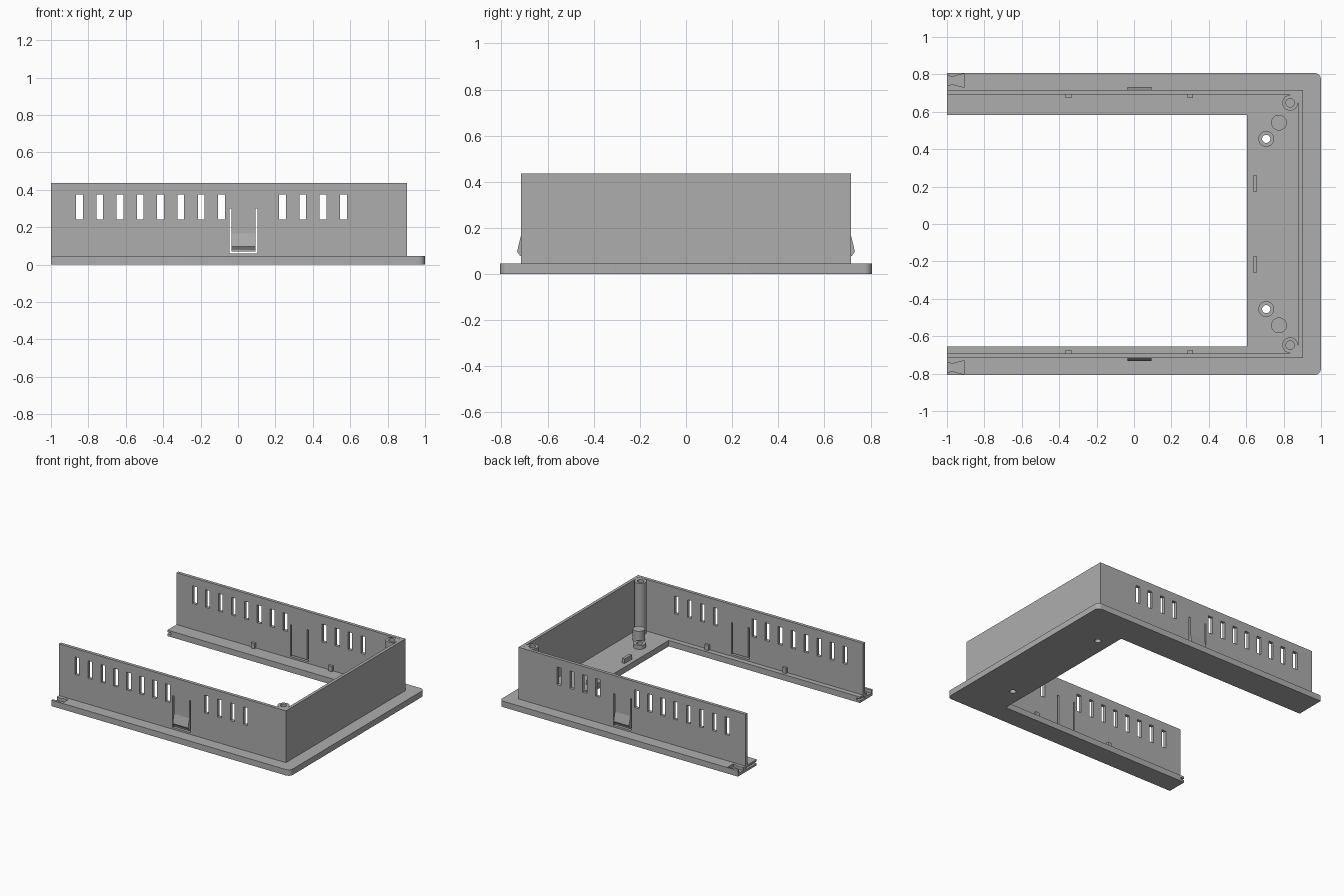
import bpy, bmesh
from math import cos, sin, pi
from mathutils import Matrix, Vector

if "Cube" in bpy.data.objects:
    bpy.data.objects.remove(bpy.data.objects["Cube"])

PLATE_TOP, WALL_TOP = 0.045, 0.437
OUT_Y, IN_Y = 0.716, 0.692
OUT_X, IN_X = 0.903, 0.88
SIDES = (-1, 1)

grey = bpy.data.materials.new("plain grey plastic")
grey.use_nodes = True
grey.diffuse_color = (0.42, 0.42, 0.42, 1)
grey.node_tree.nodes["Principled BSDF"].inputs["Base Color"].default_value = grey.diffuse_color


def arc(cx, cy, r, a0, a1, n):
    """Points along a circular arc, angles in quarter turns."""
    return [(cx + r * cos((a0 + (a1 - a0) * i / n) * pi / 2),
             cy + r * sin((a0 + (a1 - a0) * i / n) * pi / 2)) for i in range(n + 1)]


def add_prism(bm, outline, z0, z1):
    face = bm.faces.new([bm.verts.new((x, y, z0)) for x, y in outline])
    top = bmesh.ops.extrude_face_region(bm, geom=[face])["geom"]
    bmesh.ops.translate(bm, verts=[v for v in top if isinstance(v, bmesh.types.BMVert)],
                        vec=(0, 0, z1 - z0))


def add_box(bm, x0, x1, y0, y1, z0, z1):
    y0, y1 = sorted((y0, y1))
    add_prism(bm, [(x0, y0), (x1, y0), (x1, y1), (x0, y1)], z0, z1)


def finish(name, bm, smooth=False):
    bmesh.ops.recalc_face_normals(bm, faces=bm.faces)
    mesh = bpy.data.meshes.new(name)
    bm.to_mesh(mesh)
    bm.free()
    mesh.materials.append(grey)
    obj = bpy.data.objects.new(name, mesh)
    bpy.context.collection.objects.link(obj)
    if smooth:
        shade(obj)
    return obj


def activate(obj):
    bpy.ops.object.select_all(action='DESELECT')
    obj.select_set(True)
    bpy.context.view_layer.objects.active = obj


def shade(obj):
    activate(obj)
    bpy.ops.object.shade_smooth_by_angle(angle=0.6)


def cut(obj, bm):
    """Subtract the cutter mesh from the part, then discard the cutter."""
    cutter = finish("cutter", bm)
    cutter.hide_render = True
    mod = obj.modifiers.new("cut", 'BOOLEAN')
    mod.operation, mod.solver, mod.object = 'DIFFERENCE', 'EXACT', cutter
    activate(obj)
    bpy.ops.object.modifier_apply(modifier=mod.name)
    bpy.data.objects.remove(cutter)


# Base flange: a U with rounded outer corners
bm = bmesh.new()
outline = [(-1, -0.807)] + arc(0.965, -0.772, 0.035, -1, 0, 6) + arc(0.965, 0.772, 0.035, 0, 1, 6)
outline += [(-1, 0.807), (-1, 0.582), (0.603, 0.582), (0.603, -0.654), (-1, -0.654)]
add_prism(bm, outline, 0, PLATE_TOP)
flange = finish("base_flange", bm)

# Joint recesses and end slits at the open ends, screw holes near the closed end
bm = bmesh.new()
for s in SIDES:
    recess = [(-1.01, 0.03), (-0.972, 0.02), (-0.91, 0.036)]
    pts = [(x, s * 0.767 + w) for x, w in recess] + [(x, s * 0.767 - w) for x, w in reversed(recess)]
    add_prism(bm, pts, 0.022, 0.06)
    add_box(bm, -1.01, -0.97, s * 0.57, s * 0.71, 0.016, 0.03)
    add_prism(bm, arc(0.707, s * 0.455, 0.022, 0, 4, 24)[:-1], -0.01, 0.06)
cut(flange, bm)
shade(flange)

# Three-sided upright wall
bm = bmesh.new()
add_prism(bm, [(-1, -OUT_Y), (OUT_X, -OUT_Y), (OUT_X, OUT_Y), (-1, OUT_Y),
               (-1, IN_Y), (IN_X, IN_Y), (IN_X, -IN_Y), (-1, -IN_Y)], PLATE_TOP, WALL_TOP)
wall = finish("wall", bm)

# Vent slots and the U-shaped gap around each snap tongue
slots = [-0.848 + 0.1085 * i for i in range(8)] + [0.238 + 0.1085 * i for i in range(4)]
bm = bmesh.new()
for s in SIDES:
    for x in slots:
        add_box(bm, x - 0.018, x + 0.018, s * 0.67, s * 0.74, 0.24, 0.374)
    gap = [(-0.046, 0.058), (0.105, 0.058), (0.105, 0.3), (0.094, 0.3),
           (0.094, 0.07), (-0.035, 0.07), (-0.035, 0.3), (-0.046, 0.3)]
    start = len(bm.verts)
    add_prism(bm, gap, -0.035, 0.035)
    bm.verts.ensure_lookup_table()
    turn = Matrix.Translation(Vector((0, s * 0.704, 0))) @ Matrix.Rotation(pi / 2, 4, 'X')
    bmesh.ops.transform(bm, matrix=turn, verts=bm.verts[start:])
cut(wall, bm)

for s in SIDES:
    side = "back" if s > 0 else "front"

    # Snap hook on the tongue: a wedge bulging outward
    bm = bmesh.new()
    profile = [(0.71, 0.165), (0.716, 0.165), (0.726, 0.125), (0.732, 0.097), (0.719, 0.078), (0.71, 0.078)]
    face = bm.faces.new([bm.verts.new((-0.035, s * y, z)) for y, z in profile])
    end = bmesh.ops.extrude_face_region(bm, geom=[face])["geom"]
    bmesh.ops.translate(bm, verts=[v for v in end if isinstance(v, bmesh.types.BMVert)],
                        vec=(0.129, 0, 0))
    finish(side + "_snap_hook", bm, True)

    # Tall corner post blended into the wall corner, with a screw hole
    bm = bmesh.new()
    pts = arc(0.835, 0.648, 0.042, 1, 4, 24) + [(0.885, 0.648), (0.885, 0.697), (0.835, 0.697)]
    add_prism(bm, [(x, s * y) for x, y in pts], PLATE_TOP - 0.005, WALL_TOP - 0.001)
    post = finish(side + "_corner_post", bm)
    bm = bmesh.new()
    add_prism(bm, arc(0.835, s * 0.648, 0.023, 0, 4, 24)[:-1], 0.2, 0.5)
    cut(post, bm)
    shade(post)

    # Solid locating peg
    bm = bmesh.new()
    add_prism(bm, arc(0.775, s * 0.542, 0.042, 0, 4, 32)[:-1], PLATE_TOP - 0.005, 0.13)
    finish(side + "_locating_peg", bm, True)

    # Low ring around the screw hole
    bm = bmesh.new()
    add_prism(bm, arc(0.707, s * 0.455, 0.042, 0, 4, 32)[:-1], PLATE_TOP, 0.075)
    ring = finish(side + "_screw_boss", bm)
    bm = bmesh.new()
    add_prism(bm, arc(0.707, s * 0.455, 0.022, 0, 4, 24)[:-1], 0, 0.1)
    cut(ring, bm)
    shade(ring)

    # Small nubs at the foot of the wall, and a rib on the closed end's floor
    bm = bmesh.new()
    for x in (-0.35, 0.3):
        add_box(bm, x - 0.015, x + 0.015, s * 0.674, s * 0.7, PLATE_TOP - 0.005, 0.085)
    finish(side + "_wall_nubs", bm)
    bm = bmesh.new()
    add_box(bm, 0.635, 0.657, s * 0.173, s * 0.258, PLATE_TOP - 0.005, 0.08)
    finish(side + "_floor_rib", bm)
